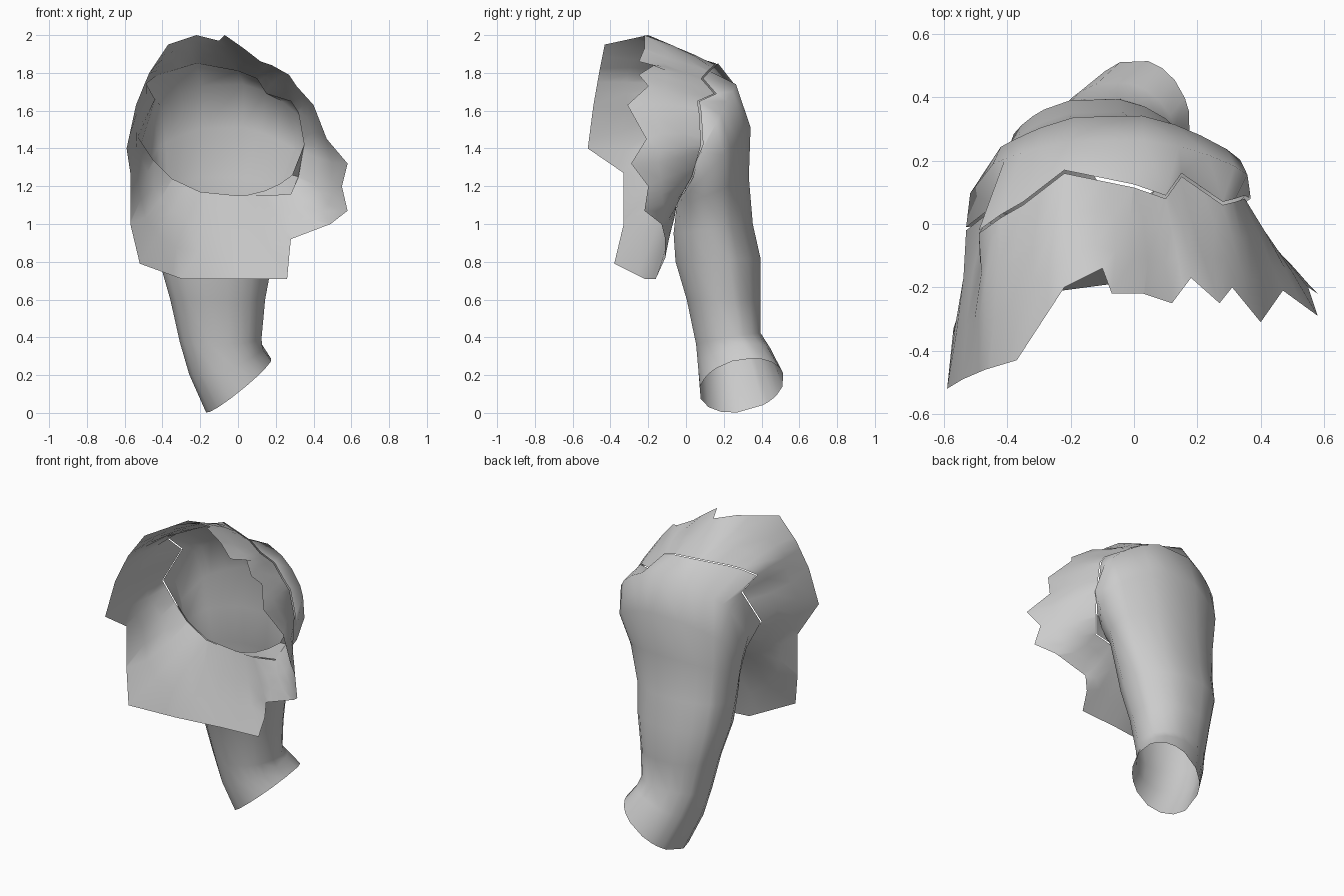
import bpy, math
from mathutils import Vector

if "Cube" in bpy.data.objects:
    bpy.data.objects.remove(bpy.data.objects["Cube"])

CEN = Vector((-0.09, 0, 1.5))

# Jagged armhole outline (x, y, z), counter-clockwise from the right side
hole = [(.35, .08, 1.42), (.32, .07, 1.59), (.28, .06, 1.65), (.15, .15, 1.69), (.10, .08, 1.77),
        (0, .115, 1.81), (-.22, .16, 1.85), (-.35, .06, 1.81), (-.42, .02, 1.79), (-.49, -.03, 1.75),
        (-.44, .05, 1.66), (-.53, -.02, 1.46), (-.45, -.01, 1.34), (-.35, -.02, 1.24),
        (-.20, -.04, 1.17), (0, -.04, 1.15), (.15, -.04, 1.15), (.28, -.02, 1.16), (.32, .03, 1.25)]

# Torn outer outline of the torso panel
outer = [(.58, -.29, 1.32), (.47, -.21, 1.45), (.40, -.31, 1.63), (.31, -.20, 1.73), (.27, -.25, 1.79),
         (.18, -.17, 1.84), (.12, -.25, 1.86), (.03, -.22, 1.93), (-.07, -.22, 2.0), (-.10, -.14, 1.97),
         (-.22, -.20, 2.0), (-.37, -.43, 1.95), (-.47, -.46, 1.80), (-.54, -.49, 1.63),
         (-.59, -.52, 1.40), (-.57, -.33, 1.27), (-.57, -.33, 1.0), (-.52, -.38, .79),
         (-.30, -.22, .71), (0, -.18, .71), (.26, -.16, .71), (.27, -.11, .82),
         (.28, -.11, .92), (.49, -.13, 1.0), (.58, -.22, 1.07), (.55, -.20, 1.20)]


def angle(p, sx=1, sz=1):
    return math.atan2((p[2] - CEN.z) / sz, (p[0] - CEN.x) / sx) % math.tau


def sample(loop, a):
    """Point on a closed outline at a given angle about the armhole centre."""
    pts = sorted((angle(p), Vector(p)) for p in loop)
    pts = [(pts[-1][0] - math.tau, pts[-1][1])] + pts + [(pts[0][0] + math.tau, pts[0][1])]
    for (a0, p0), (a1, p1) in zip(pts, pts[1:]):
        if a0 <= a <= a1:
            return p0.lerp(p1, (a - a0) / max(a1 - a0, 1e-6))


def skin(name, rings, sharp):
    """Join closed rings of equal length into an open sheet."""
    n = len(rings[0])
    faces = [(r * n + i, r * n + (i + 1) % n, (r + 1) * n + (i + 1) % n, (r + 1) * n + i)
             for r in range(len(rings) - 1) for i in range(n)]
    me = bpy.data.meshes.new(name)
    me.from_pydata([v for ring in rings for v in ring], [], faces)
    ob = bpy.data.objects.new(name, me)
    bpy.context.collection.objects.link(ob)
    bpy.context.view_layer.objects.active = ob
    ob.select_set(True)
    bpy.ops.object.mode_set(mode='EDIT')
    bpy.ops.mesh.select_all(action='SELECT')
    bpy.ops.mesh.normals_make_consistent(inside=False)
    bpy.ops.object.mode_set(mode='OBJECT')
    bpy.ops.object.shade_smooth_by_angle(angle=math.radians(sharp))
    ob.select_set(False)
    return ob


# Torso panel: from armhole to torn edge, inner rings evened out
angles = []
for a in sorted(angle(p) for p in hole + outer):
    if not angles or a - angles[-1] > 1e-4:
        angles.append(a)
dome = Vector((-.05, -.35, 1.4))
panel = []
for t in (0, .33, .67, 1):
    ring = []
    for a in angles:
        p = sample(hole, a).lerp(sample(outer, a), t)
        ring.append(p + (p - dome).normalized() * .012 * 4 * t * (1 - t))
    if 0 < t < 1:
        ring = [ring[i - 1] * .25 + ring[i] * .5 + ring[(i + 1) % len(ring)] * .25
                for i in range(len(ring))]
    panel.append(ring)
skin("torso_panel", panel, 70)

# Sleeve: rings from armhole to cuff
# (left x, right x, under y, under z, back y, back z, side tilt, corner pinch)
sections = [(-.52, .38, -.04, 1.14, .27, 1.75, 0, .05), (-.50, .36, -.05, 1.10, .35, 1.52, 0, .08),
            (-.47, .28, -.055, 1.08, .34, 1.25, 0, .06), (-.44, .22, -.07, .95, .36, 1.0, 0, .02),
            (-.42, .19, -.06, .80, .40, .82, 0, 0), (-.36, .15, 0, .60, .40, .60, 0, 0),
            (-.31, .13, .05, .36, .40, .42, .01, 0), (-.26, .135, .06, .23, .45, .33, .07, 0),
            (-.17, .18, .07, .11, .52, .18, .14, 0)]
sleeve = [[Vector(p) + Vector((0, .01, 0)) for p in hole]]
for xl, xr, yu, zu, yb, zb, tilt, pinch in sections:
    ring = []
    for p in hole:
        a = angle(p, .44, .35)
        k = 1 - pinch * math.sin(2 * a) ** 2 * (math.sin(a) > 0)
        c, s = k * math.cos(a), k * math.sin(a)
        ring.append(Vector(((xl + xr) / 2 + c * (xr - xl) / 2,
                            (yu + yb) / 2 + s * (yb - yu) / 2,
                            (zu + zb) / 2 + s * (zb - zu) / 2 + c * tilt)))
    sleeve.append(ring)
skin("sleeve", sleeve, 70)
